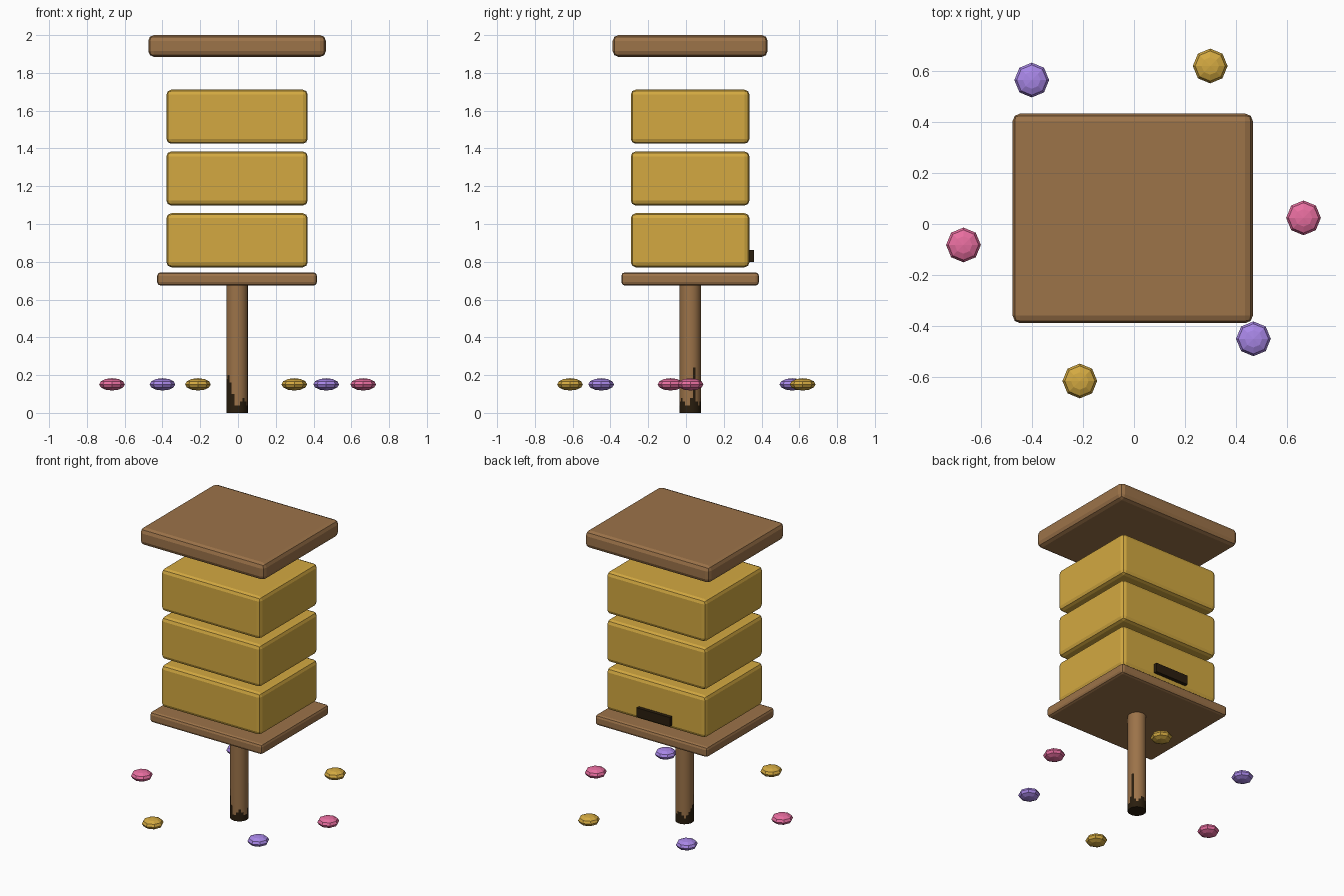
import bpy, bmesh, math

if "Cube" in bpy.data.objects:
    bpy.data.objects.remove(bpy.data.objects["Cube"])

CX, CY = -0.005, 0.022  # hive axis


def srgb(r, g, b):
    return [((c / 255 + 0.055) / 1.055) ** 2.4 if c > 10 else c / 3294 for c in (r, g, b)] + [1]


def material(name, *rgb):
    m = bpy.data.materials.new(name)
    m.diffuse_color = srgb(*rgb)
    m.use_nodes = True
    m.node_tree.nodes["Principled BSDF"].inputs["Base Color"].default_value = m.diffuse_color
    return m


wood = material("brown wood", 156, 115, 73)
honey = material("honey yellow", 211, 169, 65)
dark = material("dark brown", 42, 30, 14)
pink = material("pink", 232, 110, 160)
purple = material("purple", 172, 138, 236)


def finish(bm, name, *mats):
    mesh = bpy.data.meshes.new(name)
    bm.to_mesh(mesh)
    bm.free()
    ob = bpy.data.objects.new(name, mesh)
    bpy.context.collection.objects.link(ob)
    for m in mats:
        mesh.materials.append(m)
    return ob


def smooth(ob, degrees):
    bpy.ops.object.select_all(action='DESELECT')
    ob.select_set(True)
    bpy.context.view_layer.objects.active = ob
    bpy.ops.object.shade_smooth_by_angle(angle=math.radians(degrees))


def slab(name, sx, sy, z0, z1, mat, bevel=0.0, y=CY):
    bm = bmesh.new()
    bmesh.ops.create_cube(bm, size=1)
    for v in bm.verts:
        v.co.x = CX + v.co.x * sx
        v.co.y = y + v.co.y * sy
        v.co.z = (z0 + z1) / 2 + v.co.z * (z1 - z0)
    if bevel:
        bmesh.ops.bevel(bm, geom=bm.edges[:], offset=bevel, segments=2,
                        profile=0.5, affect='EDGES')
    return finish(bm, name, mat)


# Roof, floor board and three stacked hive boxes
slab("roof", 0.94, 0.82, 1.885, 2.0, wood, 0.03)
slab("floor_board", 0.846, 0.728, 0.674, 0.744, wood, 0.018)
for i in range(3):
    z = 0.771 + i * 0.327
    slab(f"hive_box_{i + 1}", 0.748, 0.628, z, z + 0.286, honey, 0.026)

# Entrance slot on the back of the lowest box
slab("entrance", 0.25, 0.04, 0.80, 0.862, dark, y=0.34)

# Post, with a ragged dark stain at its foot
SIDES, RINGS, TOP, R = 24, 34, 0.68, 0.057
bm = bmesh.new()
rings = [[bm.verts.new((CX + R * math.cos(2 * math.pi * s / SIDES),
                        CY + R * math.sin(2 * math.pi * s / SIDES), TOP * k / RINGS))
          for s in range(SIDES)] for k in range(RINGS + 1)]


def stain_height(a):
    peak = lambda c, w: math.exp(-((math.remainder(a - math.radians(c), 2 * math.pi)) / w) ** 2)
    return 0.06 + 0.02 * math.sin(5 * a) + 0.14 * peak(-150, 0.5) + 0.16 * peak(22, 0.16)


for k in range(RINGS):
    for s in range(SIDES):
        t = (s + 1) % SIDES
        f = bm.faces.new((rings[k][s], rings[k][t], rings[k + 1][t], rings[k + 1][s]))
        height = TOP * (k + 0.5) / RINGS
        f.material_index = int(height < stain_height(2 * math.pi * (s + 0.5) / SIDES))
bm.faces.new(rings[0][::-1]).material_index = 1
bm.faces.new(rings[-1])
smooth(finish(bm, "post", wood, dark), 40)

# Flattened faceted flower heads floating around the post
flowers = [(-0.667, -0.082, pink), (-0.4, 0.563, purple), (0.298, 0.618, honey),
           (0.663, 0.024, pink), (0.467, -0.449, purple), (-0.212, -0.614, honey)]
for i, (x, y, mat) in enumerate(flowers):
    bm = bmesh.new()
    bmesh.ops.create_uvsphere(bm, u_segments=8, v_segments=6, radius=0.068)
    for v in bm.verts:
        v.co = (v.co.x + x, v.co.y + y, v.co.z * 0.48 + 0.151)
    finish(bm, f"flower_{i + 1}", mat)
